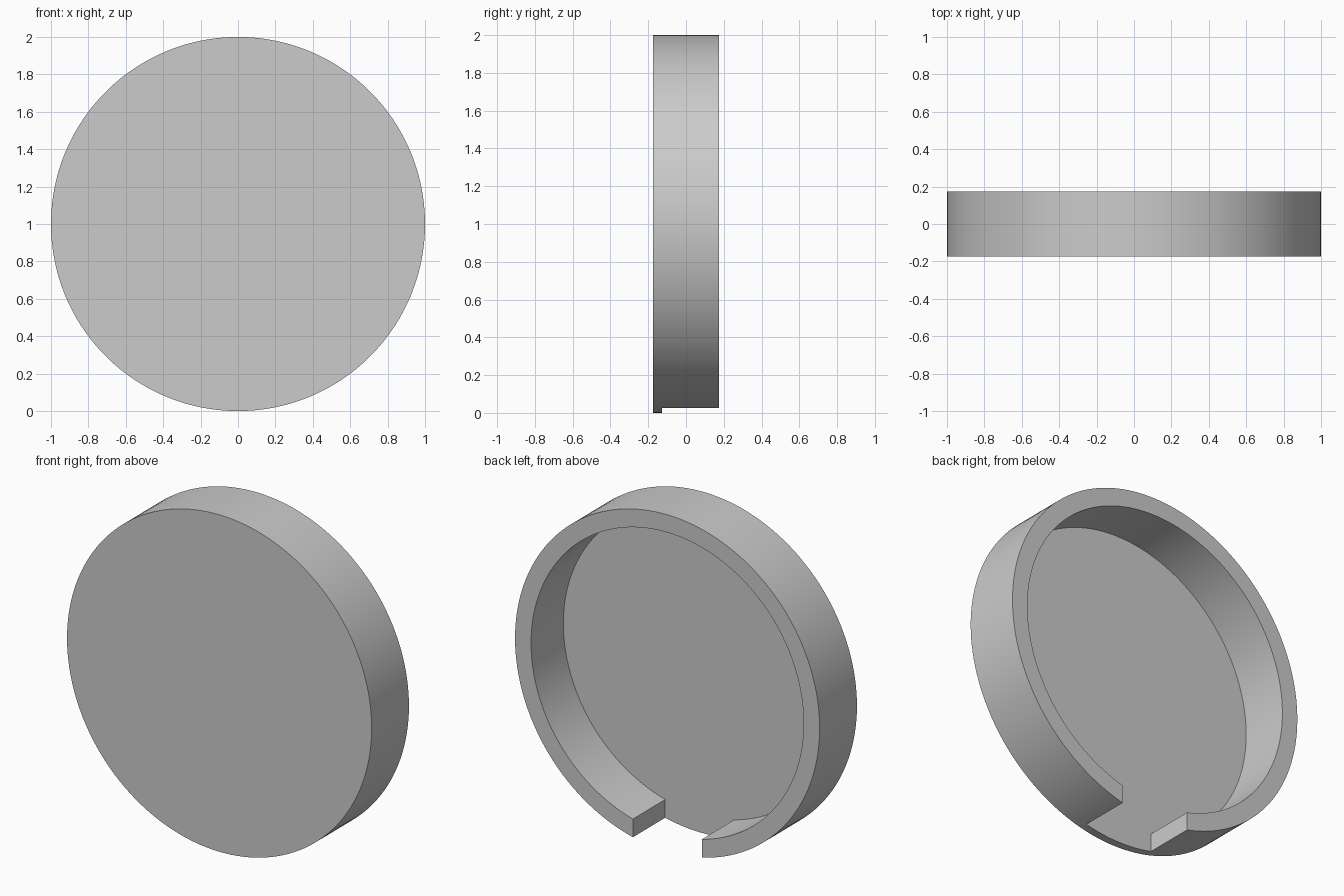
import bpy
import bmesh
from math import asin, sin, cos, pi

cube = bpy.data.objects.get("Cube")
if cube:
    bpy.data.objects.remove(cube, do_unlink=True)

RADIUS, INNER = 1.0, 0.895
FRONT, FLOOR, BACK = -0.175, -0.128, 0.175
SLOT = 0.226              # half width of the slot in the rim
RIM_STEPS, SLOT_STEPS = 144, 12

grey = bpy.data.materials.new("plain grey")
grey.use_nodes = True
colour = (0.6, 0.6, 0.6, 1)
grey.diffuse_color = colour
grey.node_tree.nodes["Principled BSDF"].inputs["Base Color"].default_value = colour

bm = bmesh.new()


def arc(radius, y, start, end, steps):
    """Row of vertices on a circle, with angles measured from straight down."""
    angles = [start + (end - start) * i / steps for i in range(steps + 1)]
    return [bm.verts.new((radius * sin(a), y, RADIUS - radius * cos(a))) for a in angles]


def bridge(row_a, row_b):
    for i in range(len(row_a) - 1):
        bm.faces.new((row_a[i], row_a[i + 1], row_b[i + 1], row_b[i]))


# Rows of the rim, which stops at the straight sides of the slot
out_cut, in_cut = asin(SLOT / RADIUS), asin(SLOT / INNER)


def rim_row(radius, y, cut):
    return arc(radius, y, cut, 2 * pi - cut, RIM_STEPS)


front = rim_row(RADIUS, FRONT, out_cut)
middle = rim_row(RADIUS, FLOOR, out_cut)
back = rim_row(RADIUS, BACK, out_cut)
inner_back = rim_row(INNER, BACK, in_cut)
inner_floor = rim_row(INNER, FLOOR, in_cut)
rows = [front, middle, back, inner_back, inner_floor]
for row_a, row_b in zip(rows, rows[1:]):
    bridge(row_a, row_b)

# Plate edge across the slot, joined to the ends of the rim
slot_rows = []
for row, y in ((front, FRONT), (middle, FLOOR)):
    between = arc(RADIUS, y, -out_cut, out_cut, SLOT_STEPS)
    for v in (between[0], between[-1]):
        bm.verts.remove(v)
    slot_rows.append([row[-1]] + between[1:-1] + [row[0]])
bridge(*slot_rows)

# Front face, cavity floor and the two slot sides
bm.faces.new(front + slot_rows[0][1:-1])
bm.faces.new(inner_floor + slot_rows[1])
for end in (0, -1):
    bm.faces.new([row[end] for row in rows[1:]])

bmesh.ops.recalc_face_normals(bm, faces=bm.faces)
mesh = bpy.data.meshes.new("round_cap")
bm.to_mesh(mesh)
bm.free()
mesh.materials.append(grey)

cap = bpy.data.objects.new("round_cap", mesh)
bpy.context.collection.objects.link(cap)
bpy.ops.object.select_all(action="DESELECT")
cap.select_set(True)
bpy.context.view_layer.objects.active = cap
bpy.ops.object.shade_smooth_by_angle(angle=pi / 6)
